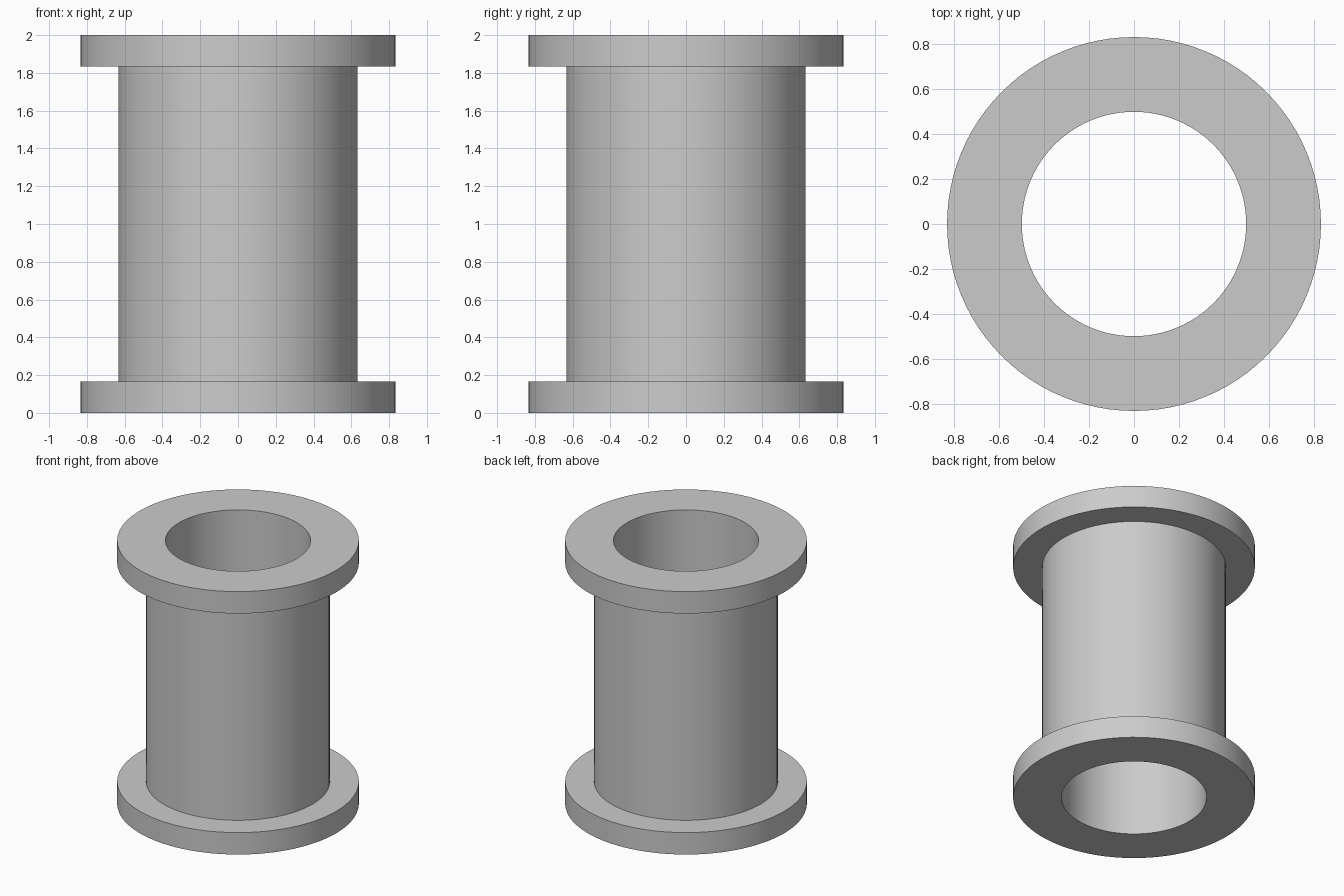
import bpy, bmesh, math

if "Cube" in bpy.data.objects:
    bpy.data.objects.remove(bpy.data.objects["Cube"])

SEGMENTS = 96
R_BORE, R_BARREL, R_FLANGE = 0.5, 0.633, 0.833
HEIGHT, FLANGE = 2.0, 0.167

# Closed half-section: straight bore, barrel and two end flanges
profile = [
    (R_BORE, 0), (R_FLANGE, 0), (R_FLANGE, FLANGE), (R_BARREL, FLANGE),
    (R_BARREL, HEIGHT - FLANGE), (R_FLANGE, HEIGHT - FLANGE),
    (R_FLANGE, HEIGHT), (R_BORE, HEIGHT),
]

# Revolve the section around z
bm = bmesh.new()
rings = []
for i in range(SEGMENTS):
    a = 2 * math.pi * i / SEGMENTS
    rings.append([bm.verts.new((r * math.cos(a), r * math.sin(a), z)) for r, z in profile])
n = len(profile)
for i in range(SEGMENTS):
    p, q = rings[i], rings[(i + 1) % SEGMENTS]
    for j in range(n):
        k = (j + 1) % n
        bm.faces.new((p[j], q[j], q[k], p[k]))
bmesh.ops.recalc_face_normals(bm, faces=bm.faces)

mesh = bpy.data.meshes.new("flanged_sleeve")
bm.to_mesh(mesh)
bm.free()
sleeve = bpy.data.objects.new("flanged_sleeve", mesh)
bpy.context.collection.objects.link(sleeve)

# Smooth round walls, sharp rims
bpy.context.view_layer.objects.active = sleeve
sleeve.select_set(True)
bpy.ops.object.shade_smooth_by_angle(angle=math.radians(30))
